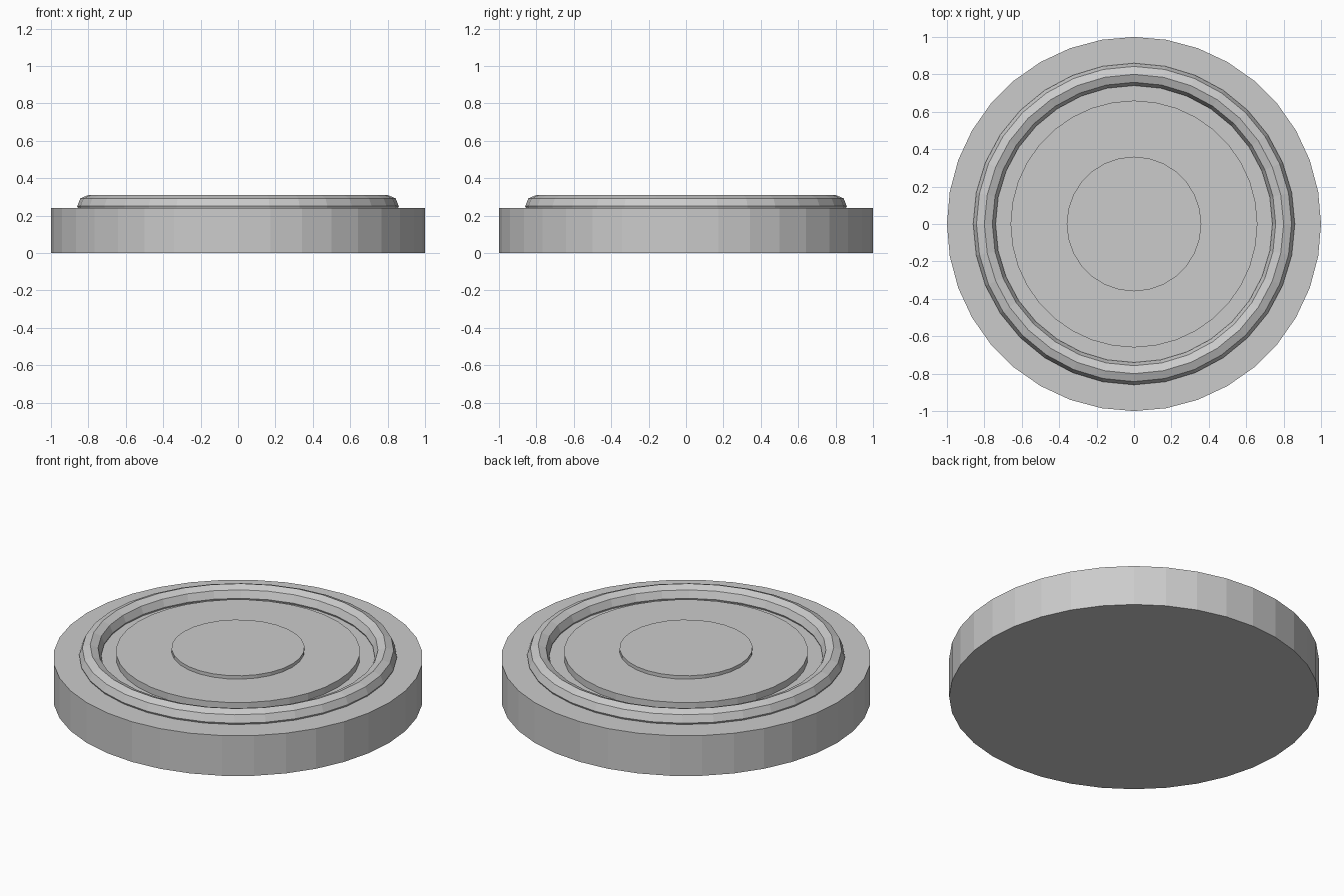
import bpy

cube = bpy.data.objects.get("Cube")
if cube:
    bpy.data.objects.remove(cube, do_unlink=True)

# Single plain grey
grey = bpy.data.materials.new("plain_grey")
grey.use_nodes = True
colour = (0.6, 0.6, 0.6, 1)
grey.diffuse_color = colour
grey.node_tree.nodes["Principled BSDF"].inputs["Base Color"].default_value = colour


def finish(name):
    obj = bpy.context.object
    obj.name = name
    obj.data.materials.append(grey)
    return obj


def disc(name, radius, bottom, top, sides):
    bpy.ops.mesh.primitive_cylinder_add(
        vertices=sides, radius=radius, depth=top - bottom,
        location=(0, 0, (bottom + top) / 2))
    return finish(name)


# Thick base slab
disc("base", 1.0, 0, 0.24, 36)

# Faceted raised rim, half sunk into the base
bpy.ops.mesh.primitive_torus_add(
    major_radius=0.8, minor_radius=0.06, major_segments=32,
    minor_segments=8, location=(0, 0, 0.25))
finish("rim")

# Stepped plates inside the rim
disc("inner_plate", 0.66, 0.22, 0.28, 36)
disc("centre_plate", 0.36, 0.26, 0.30, 28)
